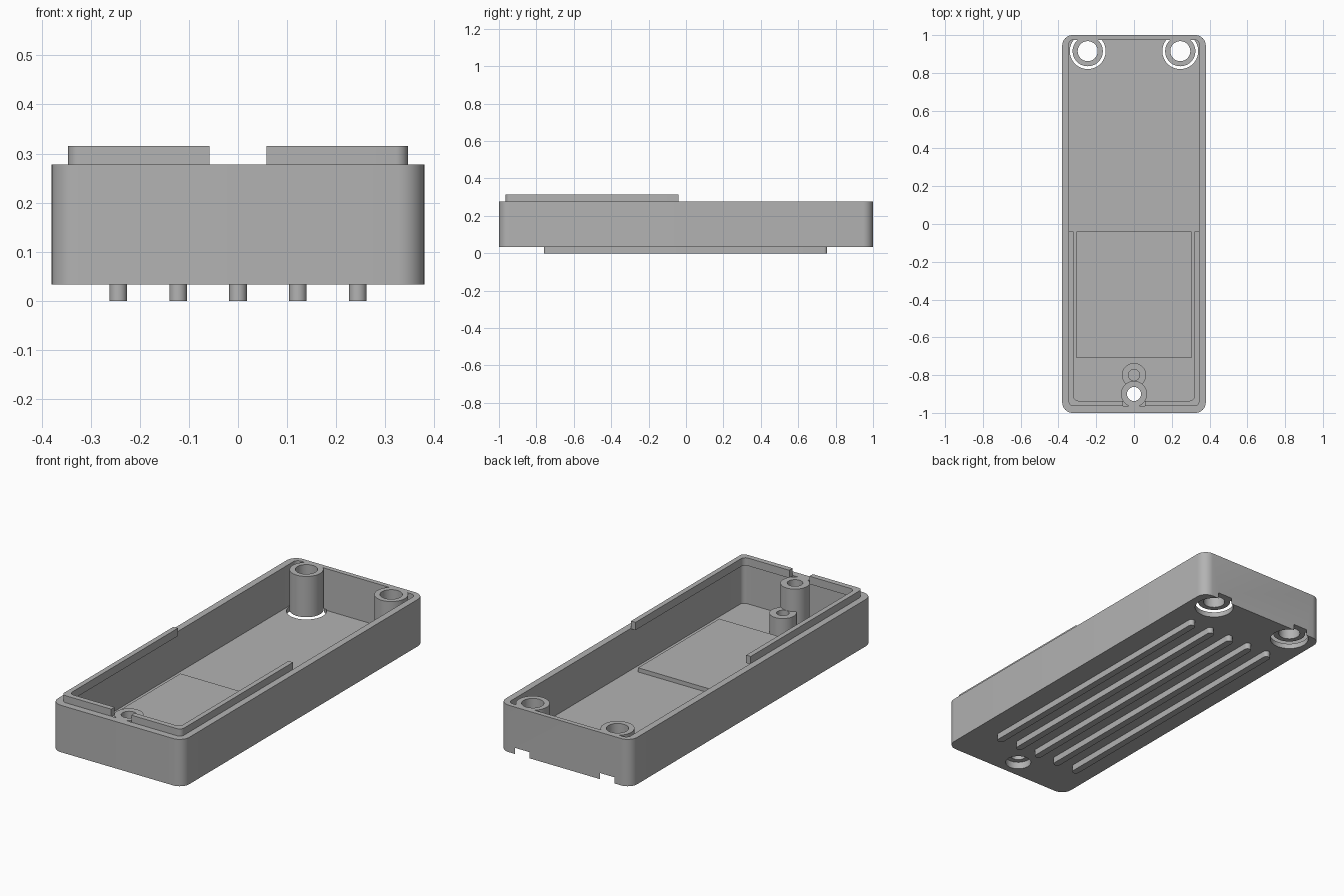
import bpy, bmesh, math

default = bpy.data.objects.get("Cube")
if default:
    bpy.data.objects.remove(default, do_unlink=True)

grey = bpy.data.materials.new("plain grey")
grey.use_nodes = True
grey.diffuse_color = (0.45, 0.45, 0.45, 1)
grey.node_tree.nodes["Principled BSDF"].inputs["Base Color"].default_value = grey.diffuse_color

BASE, FLOOR, RIM, LIP_TOP = 0.033, 0.06, 0.278, 0.315


def prism(name, x0, x1, y0, y1, z0, z1, r=0.0, steps=8):
    """Upright block with rounded vertical corners."""
    pts = []
    if r == 0:
        pts = [(x0, y0), (x1, y0), (x1, y1), (x0, y1)]
    else:
        corners = [(x1 - r, y1 - r), (x0 + r, y1 - r), (x0 + r, y0 + r), (x1 - r, y0 + r)]
        for q, (cx, cy) in enumerate(corners):
            for i in range(steps + 1):
                a = (q + i / steps) * math.pi / 2
                pts.append((cx + r * math.cos(a), cy + r * math.sin(a)))
    bm = bmesh.new()
    face = bm.faces.new([bm.verts.new((x, y, z0)) for x, y in pts])
    up = bmesh.ops.extrude_face_region(bm, geom=[face])["geom"]
    bmesh.ops.translate(bm, vec=(0, 0, z1 - z0),
                        verts=[v for v in up if isinstance(v, bmesh.types.BMVert)])
    bmesh.ops.remove_doubles(bm, verts=bm.verts, dist=1e-5)
    bmesh.ops.recalc_face_normals(bm, faces=bm.faces)
    mesh = bpy.data.meshes.new(name)
    bm.to_mesh(mesh)
    bm.free()
    mesh.materials.append(grey)
    ob = bpy.data.objects.new(name, mesh)
    bpy.context.collection.objects.link(ob)
    return ob


def cylinder(name, x, y, r, z0, z1):
    return prism(name, x - r, x + r, y - r, y + r, z0, z1, r, 12)


def combine(ob, other, operation):
    """Apply a boolean with a temporary solid, then drop that solid."""
    mod = ob.modifiers.new("combine", 'BOOLEAN')
    mod.operation, mod.object, mod.solver = operation, other, 'EXACT'
    bpy.ops.object.select_all(action='DESELECT')
    bpy.context.view_layer.objects.active = ob
    ob.select_set(True)
    bpy.ops.object.modifier_apply(modifier=mod.name)
    bpy.data.objects.remove(other, do_unlink=True)


def cut(ob, other):
    combine(ob, other, 'DIFFERENCE')


# Open tray
case = prism("case", -0.38, 0.38, -1, 1, BASE, RIM, 0.055)
cut(case, prism("cavity", -0.345, 0.345, -0.963, 0.975, FLOOR, 0.5, 0.025))

# Screw bosses: x, y, outer radius, bore radius, recess radius, recess top
bosses = [(-0.245, 0.915, 0.08, 0.053, 0.095, 0.065),
          (0.245, 0.915, 0.08, 0.053, 0.095, 0.065),
          (0, -0.9, 0.069, 0.037, 0.063, 0.07)]
for x, y, outer, bore, recess, top in bosses:
    combine(case, cylinder("boss", x, y, outer, 0.05, RIM), 'UNION')
    cut(case, cylinder("recess", x, y, recess, 0, top))
    cut(case, cylinder("bore", x, y, bore, 0, 0.5))

# Locating lip around the front half, open at the front boss
lip = prism("locating_lip", -0.346, 0.346, -0.964, 0.2, RIM - 0.004, LIP_TOP, 0.025)
cut(lip, prism("lip_inside", -0.32, 0.32, -0.936, 0.5, 0.1, 0.5, 0.025))
cut(lip, prism("lip_end", -1, 1, -0.04, 1, 0.1, 0.5))
cut(lip, prism("lip_gap", -0.058, 0.058, -1.1, -0.5, 0.1, 0.5))

# Raised pad on the floor
pad = prism("floor_pad", -0.305, 0.305, -0.71, -0.04, FLOOR - 0.005, 0.082)

# Short post with a blind hole
post = cylinder("short_post", 0, -0.8, 0.064, FLOOR - 0.005, 0.16)
cut(post, cylinder("post_hole", 0, -0.8, 0.03, 0.08, 0.5))
cut(post, cylinder("boss_clearance", 0, -0.9, 0.066, 0, 0.5))

# Long grip ribs under the base
ribs = [prism(f"grip_rib_{i + 1}", x - 0.018, x + 0.018, -0.76, 0.755, 0, BASE + 0.005, 0.0179)
        for i, x in enumerate((-0.244, -0.122, 0, 0.122, 0.244))]

for ob in [case, lip, pad, post] + ribs:
    bpy.ops.object.select_all(action='DESELECT')
    bpy.context.view_layer.objects.active = ob
    ob.select_set(True)
    bpy.ops.object.shade_smooth_by_angle(angle=math.radians(30))
